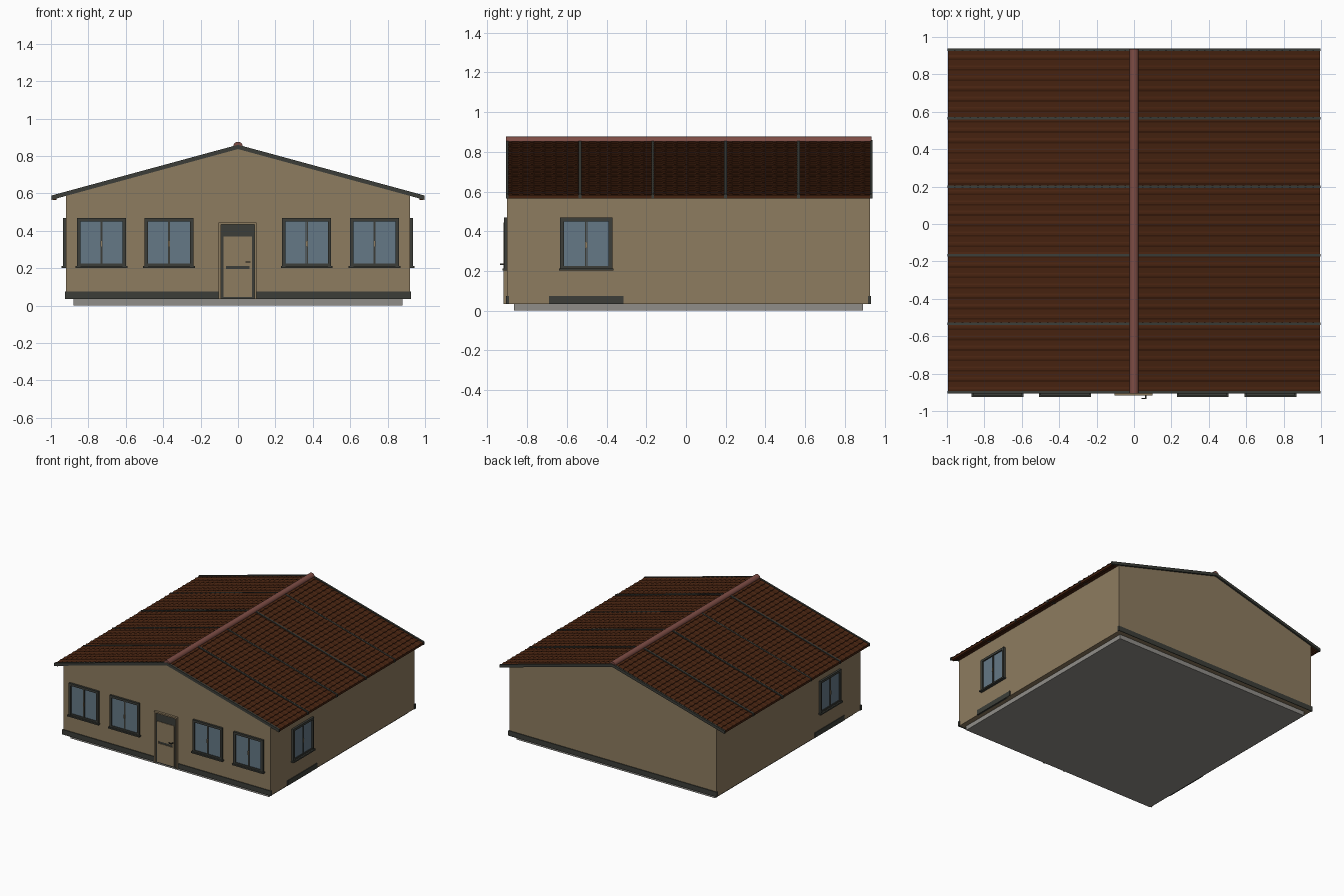
import bpy, bmesh, math
from mathutils import Matrix, Vector

old = bpy.data.objects.get("Cube")
if old:
    bpy.data.objects.remove(old)


def material(name, rgb):
    m = bpy.data.materials.new(name)
    m.use_nodes = True
    m.diffuse_color = (*rgb, 1)
    m.node_tree.nodes["Principled BSDF"].inputs["Base Color"].default_value = (*rgb, 1)
    return m


WALL = material("tan render", (0.27, 0.20, 0.115))
DARK = material("dark grey trim", (0.045, 0.048, 0.04))
TILE = material("brown roof tile", (0.06, 0.016, 0.005))
RIDGE = material("rose ridge tile", (0.21, 0.075, 0.06))
GLASS = material("blue grey glass", (0.13, 0.19, 0.24))
SLAB = material("concrete grey", (0.28, 0.27, 0.25))

FRONT, BACK, SIDE = -0.90, 0.925, 0.92
EAVE, APEX, SLOPE = 0.995, 0.853, 0.272
BASE = 0.035


def finish(name, bm, mat):
    bmesh.ops.recalc_face_normals(bm, faces=bm.faces)
    me = bpy.data.meshes.new(name)
    bm.to_mesh(me)
    bm.free()
    me.materials.append(mat)
    ob = bpy.data.objects.new(name, me)
    bpy.context.collection.objects.link(ob)
    return ob


def box(name, mat, x, y, z, place=Matrix()):
    bm = bmesh.new()
    bmesh.ops.create_cube(bm, size=1)
    for v in bm.verts:
        v.co = place @ Vector(r[0] + (c + 0.5) * (r[1] - r[0]) for c, r in zip(v.co, (x, y, z)))
    return finish(name, bm, mat)


def prism(name, mat, outline, y0, y1):
    """Extrude an x-z outline along y."""
    bm = bmesh.new()
    face = bm.faces.new([bm.verts.new((x, y0, z)) for x, z in outline])
    new = bmesh.ops.extrude_face_region(bm, geom=[face])["geom"]
    bmesh.ops.translate(bm, vec=(0, y1 - y0, 0), verts=[v for v in new if isinstance(v, bmesh.types.BMVert)])
    return finish(name, bm, mat)


def roof_z(x):
    return APEX - SLOPE * abs(x)


def chevron(name, mat, reach, top, bottom, y0, y1):
    """Gable-shaped strip following both roof slopes."""
    xs = (-reach, 0, reach)
    outline = [(x, roof_z(x) + top) for x in xs] + [(x, roof_z(x) + bottom) for x in reversed(xs)]
    return prism(name, mat, outline, y0, y1)


# Ground slab and walls
box("foundation_slab", SLAB, (-0.88, 0.88), (-0.865, 0.89), (0, BASE + 0.005))
eave_z = roof_z(SIDE) - 0.014
prism("walls", WALL, [(-SIDE, BASE), (SIDE, BASE), (SIDE, eave_z), (0, APEX - 0.014), (-SIDE, eave_z)], FRONT, BACK)

# Plinth bands and side vents
for s, name in ((-1, "right"), (1, "left")):
    box("front_plinth_" + name, DARK, sorted((s * 0.10, s * 0.925)), (FRONT - 0.006, FRONT + 0.01), (BASE, 0.075))
    box("side_plinth_" + name, DARK, sorted((s * 0.91, s * 0.925)), (-0.69, -0.315), (BASE, 0.075))
box("back_plinth", DARK, (-0.925, 0.925), (BACK - 0.01, BACK + 0.006), (BASE, 0.075))


# Windows, drawn facing -y and then placed
def window(name, place):
    w, z0, z1 = 0.131, 0.205, 0.468
    box(name + "_glass", GLASS, (-w + 0.01, w - 0.01), (-0.006, 0.004), (z0, z1 - 0.01), place)
    for s in (-1, 1):
        box(name + "_jamb", DARK, sorted((s * w, s * (w - 0.018))), (-0.016, 0.004), (z0, z1), place)
        box(name + "_sash_edge", DARK, sorted((s * 0.001, s * 0.006)), (-0.010, 0.004), (z0, z1), place)
    box(name + "_head", DARK, (-w, w), (-0.016, 0.004), (z1 - 0.018, z1), place)
    box(name + "_bottom_rail", DARK, (-w, w), (-0.012, 0.004), (z0, z0 + 0.02), place)
    box(name + "_sill", DARK, (-w - 0.007, w + 0.007), (-0.024, 0.004), (z0 - 0.003, z0 + 0.008), place)
    box(name + "_handle", WALL, (-0.004, 0.004), (-0.015, -0.008), (0.315, 0.345), place)


for i, x in enumerate((-0.73, -0.369, 0.367, 0.73)):
    window("front_window_%d" % (i + 1), Matrix.Translation((x, FRONT, 0)))
for s, name in ((-1, "right"), (1, "left")):
    window("side_window_" + name, Matrix.Translation((s * SIDE, -0.502, 0)) @ Matrix.Rotation(s * math.pi / 2, 4, "Z"))

# Front door
door = Matrix.Translation((-0.002, FRONT, 0))
box("door_backing", DARK, (-0.09, 0.09), (-0.008, 0.004), (BASE, 0.436), door)
for s in (-1, 1):
    box("door_casing", WALL, sorted((s * 0.089, s * 0.101)), (-0.018, 0.004), (BASE, 0.445), door)
    box("door_stile", WALL, sorted((s * 0.063, s * 0.076)), (-0.014, 0), (0.045, 0.37), door)
box("door_casing_head", WALL, (-0.101, 0.101), (-0.018, 0.004), (0.434, 0.445), door)
box("door_upper_panel", WALL, (-0.07, 0.07), (-0.012, 0), (0.213, 0.37), door)
box("door_lower_panel", WALL, (-0.07, 0.07), (-0.012, 0), (0.045, 0.195), door)
box("door_handle_stem", DARK, (0.062, 0.069), (-0.032, -0.01), (0.23, 0.237), door)
box("door_handle_lever", DARK, (0.042, 0.069), (-0.036, -0.03), (0.23, 0.237), door)

# Roof deck, rafters and ridge
chevron("roof_deck", TILE, 0.985, -0.004, -0.014, FRONT + 0.003, BACK + 0.003)
for i in range(6):
    y = -0.9 + i * 0.3665
    chevron("rafter_%d" % (i + 1), DARK, EAVE + 0.003, 0.007, -0.016, y - 0.007, y + 0.007)
arc = [math.pi * k / 12 for k in range(13)]
ridge = prism("ridge_cap", RIDGE, [(0.025 * math.cos(a), 0.851 + 0.025 * math.sin(a)) for a in arc], -0.905, 0.935)
for p in ridge.data.polygons:
    p.use_smooth = abs(p.normal.y) < 0.5 and p.normal.z > -0.5


# Rolled tiles in overlapping courses
def tiles(name, side, columns=33, courses=24, steps=6):
    bm = bmesh.new()
    rows = []
    for c in range(courses):
        rows += [(c / courses, 0.0), ((c + 1) / courses, 0.004)]
    previous = None
    for t, lift in rows:
        x = t * EAVE
        row = []
        for k in range(columns * steps + 1):
            roll = max(0, math.sin(math.tau * k / steps)) * 0.005
            y = FRONT + (BACK - FRONT + 0.006) * k / (columns * steps)
            row.append(bm.verts.new((side * x, y, roof_z(x) - 0.002 + lift + roll)))
        if previous:
            for k in range(len(row) - 1):
                bm.faces.new((previous[k], previous[k + 1], row[k + 1], row[k]))
        previous = row
    ob = finish(name, bm, TILE)
    if ob.data.polygons[0].normal.z < 0:
        ob.data.flip_normals()
    return ob


tiles("roof_tiles_left", 1)
tiles("roof_tiles_right", -1)
for s, name in ((-1, "right"), (1, "left")):
    box("eave_board_" + name, TILE, sorted((s * 0.97, s * 0.992)), (FRONT, BACK), (0.565, 0.582))
